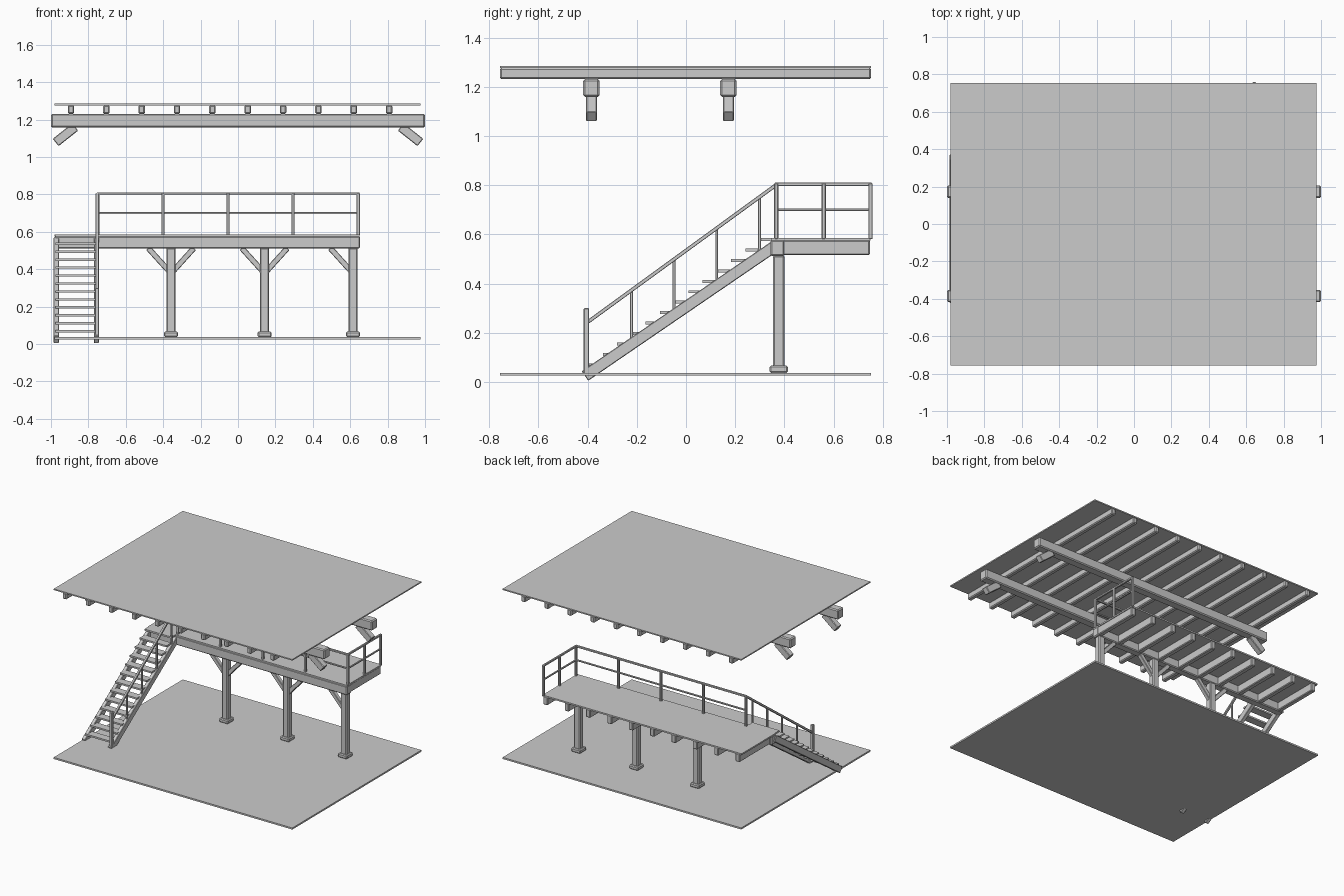
import bpy, bmesh, math
from mathutils import Vector, Matrix

if "Cube" in bpy.data.objects:
    bpy.data.objects.remove(bpy.data.objects["Cube"])


def box(name, x, y, z, bevel=0.0):
    """Box from (min, max) ranges, optionally chamfered."""
    bm = bmesh.new()
    bmesh.ops.create_cube(bm, size=1)
    for v in bm.verts:
        v.co = Vector([(r[0] + r[1]) / 2 + c * (r[1] - r[0]) for r, c in zip((x, y, z), v.co)])
    return finish(name, bm, bevel)


def bar(name, a, b, w, h, bevel=0.0):
    """Straight bar from a to b; w is the horizontal width, h the other one."""
    a, b = Vector(a), Vector(b)
    d = (b - a).normalized()
    side = d.cross(Vector((0, 0, 1)))
    side = side.normalized() if side.length > 1e-4 else Vector((1, 0, 0))
    up = side.cross(d)
    rot = Matrix((side, d, up)).transposed()
    bm = bmesh.new()
    bmesh.ops.create_cube(bm, size=1)
    for v in bm.verts:
        v.co = (a + b) / 2 + rot @ Vector((v.co.x * w, v.co.y * (b - a).length, v.co.z * h))
    return finish(name, bm, bevel)


def finish(name, bm, bevel):
    if bevel:
        bmesh.ops.bevel(bm, geom=bm.edges[:], offset=bevel, segments=1, affect='EDGES')
    bmesh.ops.recalc_face_normals(bm, faces=bm.faces[:])
    me = bpy.data.meshes.new(name)
    bm.to_mesh(me)
    bm.free()
    ob = bpy.data.objects.new(name, me)
    bpy.context.collection.objects.link(ob)
    return ob


# Ground floor and ceiling boards
FX, FY = (-0.98, 0.975), (-0.757, 0.753)
box("ground_floor", FX, FY, (0.025, 0.037))
box("ceiling", FX, FY, (1.276, 1.285))

# Ceiling joists
for i in range(10):
    x = -0.893 + 0.189 * i
    box("ceiling_joist", (x - 0.017, x + 0.017), FY, (1.231, 1.277), 0.006)

# Ceiling beams with a short brace at each end
for y in (-0.385, 0.172):
    box("ceiling_beam", (-1, 1), (y - 0.033, y + 0.033), (1.159, 1.231), 0.007)
    for s in (-1, 1):
        bar("ceiling_brace", (s * 0.87, y, 1.161), (s * 0.975, y, 1.078), 0.045, 0.05, 0.004)

# Raised deck, front beam and joists
box("deck", (-0.98, 0.65), (0.345, 0.75), (0.574, 0.585))
box("deck_beam", (-0.98, 0.652), (0.343, 0.4), (0.511, 0.577), 0.006)
for i in range(10):
    x = 0.63 - 0.175 * i
    box("deck_joist", (x - 0.018, x + 0.018), (0.39, 0.748), (0.515, 0.576), 0.005)

# Columns with footings and diagonal braces
CY = 0.377
for x, sides in ((-0.358, (-1, 1)), (0.142, (-1, 1)), (0.615, (-1,))):
    box("column", (x - 0.025, x + 0.025), (CY - 0.024, CY + 0.024), (0.05, 0.515), 0.007)
    box("column_footing", (x - 0.037, x + 0.037), (CY - 0.037, CY + 0.037), (0.037, 0.066), 0.006)
    for s in sides:
        bar("column_brace", (x + s * 0.01, CY, 0.389), (x + s * 0.122, CY, 0.513), 0.03, 0.03, 0.003)

# Deck railing: front run and right end run
RX, RY = 0.643, 0.367
for i in range(5):
    x = -0.75 + (RX + 0.75) * i / 4
    bar("railing_post", (x, RY, 0.58), (x, RY, 0.808), 0.017, 0.017, 0.003)
for y in (0.56, 0.75):
    bar("railing_post", (RX, y, 0.58), (RX, y, 0.808), 0.017, 0.017, 0.003)
for name, z, t in (("top_rail", 0.803, 0.014), ("middle_rail", 0.7, 0.011)):
    bar(name, (-0.755, RY, z), (RX + 0.006, RY, z), t, t, 0.002)
    bar(name, (RX, RY, z), (RX, 0.755, z), t, t, 0.002)

# Stair stringers
for x in (-0.972, -0.757):
    bar("stair_stringer", (x, -0.411, 0.024), (x, 0.36, 0.551), 0.028, 0.047, 0.003)

# Stair treads
for i in range(13):
    y, z = 0.299 - 0.0579 * i, 0.585 - 0.0425 * i
    box("stair_tread", (-0.975, -0.755), (y, y + 0.058), (z - 0.012, z))

# Stair handrail with newel and balusters on the inner side
HX = -0.753


def rail_z(y):
    return 0.243 + (y + 0.4) * 0.728


box("newel_post", (HX - 0.011, HX + 0.011), (-0.416, -0.394), (0.03, 0.3), 0.003)
for y in (-0.222, -0.048, 0.125, 0.299):
    bar("baluster", (HX, y, rail_z(y) - 0.22), (HX, y, rail_z(y)), 0.012, 0.012, 0.002)
bar("stair_handrail", (HX, -0.4, rail_z(-0.4)), (HX, RY, rail_z(RY)), 0.016, 0.015, 0.002)
